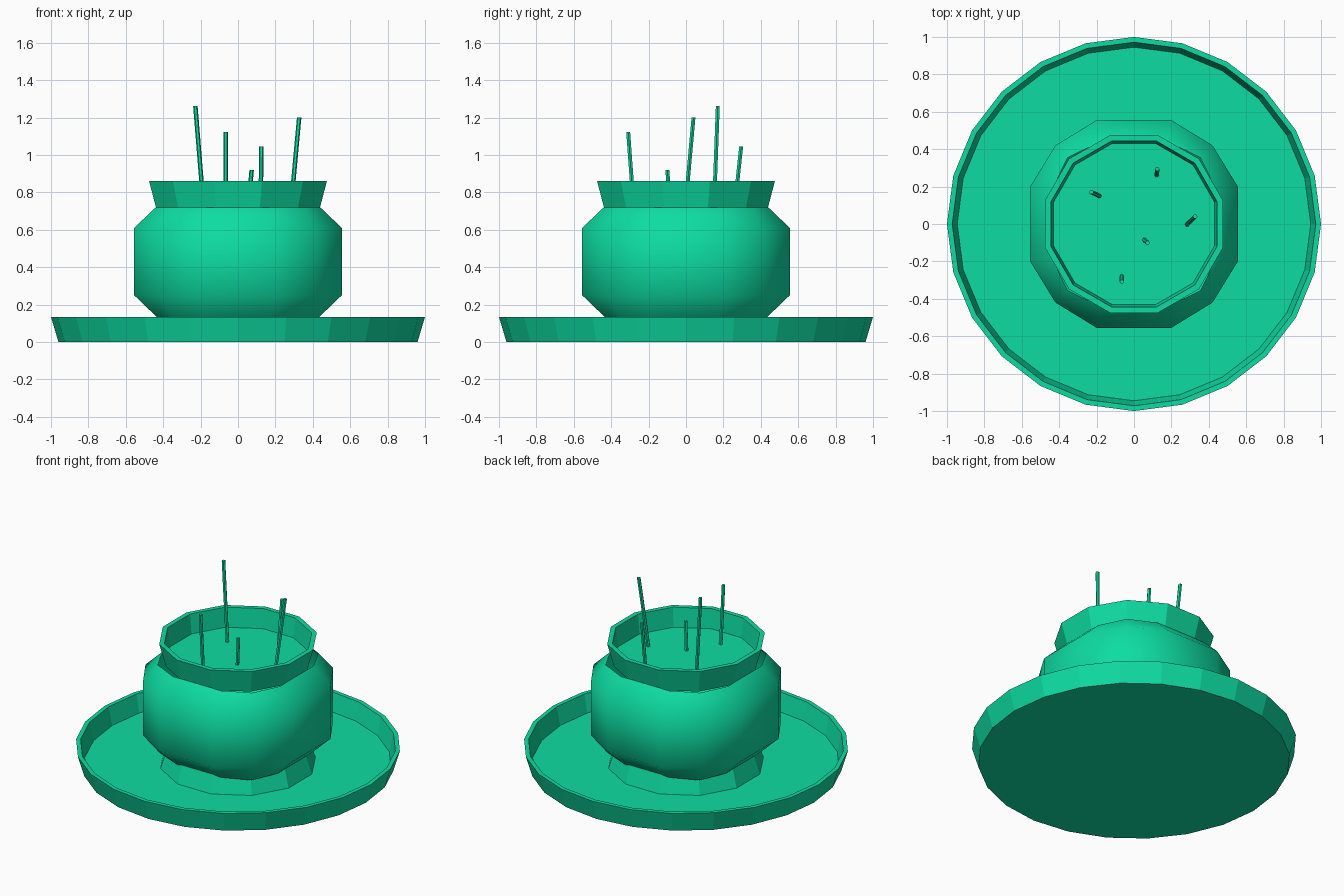
import bpy
from math import cos, sin, radians
from mathutils import Vector

cube = bpy.data.objects.get("Cube")
if cube:
    bpy.data.objects.remove(cube, do_unlink=True)

green = bpy.data.materials.new("jade green")
green.use_nodes = True
colour = (0.004, 0.72, 0.36, 1)
green.diffuse_color = colour
green.node_tree.nodes["Principled BSDF"].inputs["Base Color"].default_value = colour


def make_object(name, verts, faces, smooth=False):
    mesh = bpy.data.meshes.new(name)
    mesh.from_pydata(verts, [], faces)
    mesh.materials.append(green)
    mesh.polygons.foreach_set("use_smooth", [smooth] * len(faces))
    mesh.update()
    obj = bpy.data.objects.new(name, mesh)
    bpy.context.collection.objects.link(obj)
    return obj


def loft(name, rings, caps=(), smooth=False):
    """Bridge rings of points; caps names the closed ends."""
    n = len(rings[0])
    verts = [p for ring in rings for p in ring]
    faces = [(k * n + i, k * n + (i + 1) % n, (k + 1) * n + (i + 1) % n, (k + 1) * n + i)
             for k in range(len(rings) - 1) for i in range(n)]
    if "start" in caps:
        faces.append(tuple(reversed(range(n))))
    if "end" in caps:
        faces.append(tuple(range(len(verts) - n, len(verts))))
    return make_object(name, verts, faces, smooth)


def circle(radius, z, sides, turn=0):
    angles = [radians(360 * i / sides + turn) for i in range(sides)]
    return [(radius * cos(a), radius * sin(a), z) for a in angles]


def rounded_square(half, step, corner, z):
    """Twelve points: two on each side and one at each corner."""
    quarter = [Vector((half, -step, z)), Vector((half, step, z)), Vector((corner, corner, z))]
    ring = []
    for q in range(4):
        c, s = ((1, 0), (0, 1), (-1, 0), (0, -1))[q]
        ring += [(c * p.x - s * p.y, s * p.x + c * p.y, z) for p in quarter]
    return ring


# Saucer with a raised lip
saucer = [(0.96, 0), (1.0, 0.135), (0.972, 0.135), (0.945, 0.015)]
loft("saucer", [circle(r, z, 24) for r, z in saucer], ("start", "end"))

# Flared foot under the pot
foot = [(0.485, 0.012), (0.44, 0.16)]
loft("pot_foot", [circle(r, z, 12, 15) for r, z in foot], ("start", "end"))

# Rounded pot body
body = [(0.42, 0.17, 0.345, 0.12), (0.555, 0.2, 0.42, 0.25),
        (0.555, 0.2, 0.42, 0.61), (0.44, 0.18, 0.355, 0.72)]
loft("pot_body", [rounded_square(*b) for b in body], (), True)

# Flared rim, with the soil closing it
rim = [(0.45, 0.705), (0.492, 0.86), (0.46, 0.86), (0.446, 0.73)]
loft("pot_rim", [circle(r, z, 12, 15) for r, z in rim], ("start",))
loft("soil", [circle(0.446, 0.73, 12, 15)], ("end",))

# Thin leaning sticks: base and tip
sticks = [((-0.184, 0.15), (-0.228, 0.17, 1.262)),
          ((-0.065, -0.28), (-0.065, -0.309, 1.122)),
          ((0.055, -0.085), (0.073, -0.1, 0.92)),
          ((0.122, 0.26), (0.124, 0.295, 1.046)),
          ((0.283, -0.003), (0.327, 0.04, 1.2))]
for i, ((x, y), tip) in enumerate(sticks):
    ends = [Vector((x, y, 0.72)), Vector(tip)]
    rings = [[Vector(p) + e for p in circle(0.012, 0, 6)] for e in ends]
    loft(f"stick_{i + 1}", rings, ("start", "end"))
